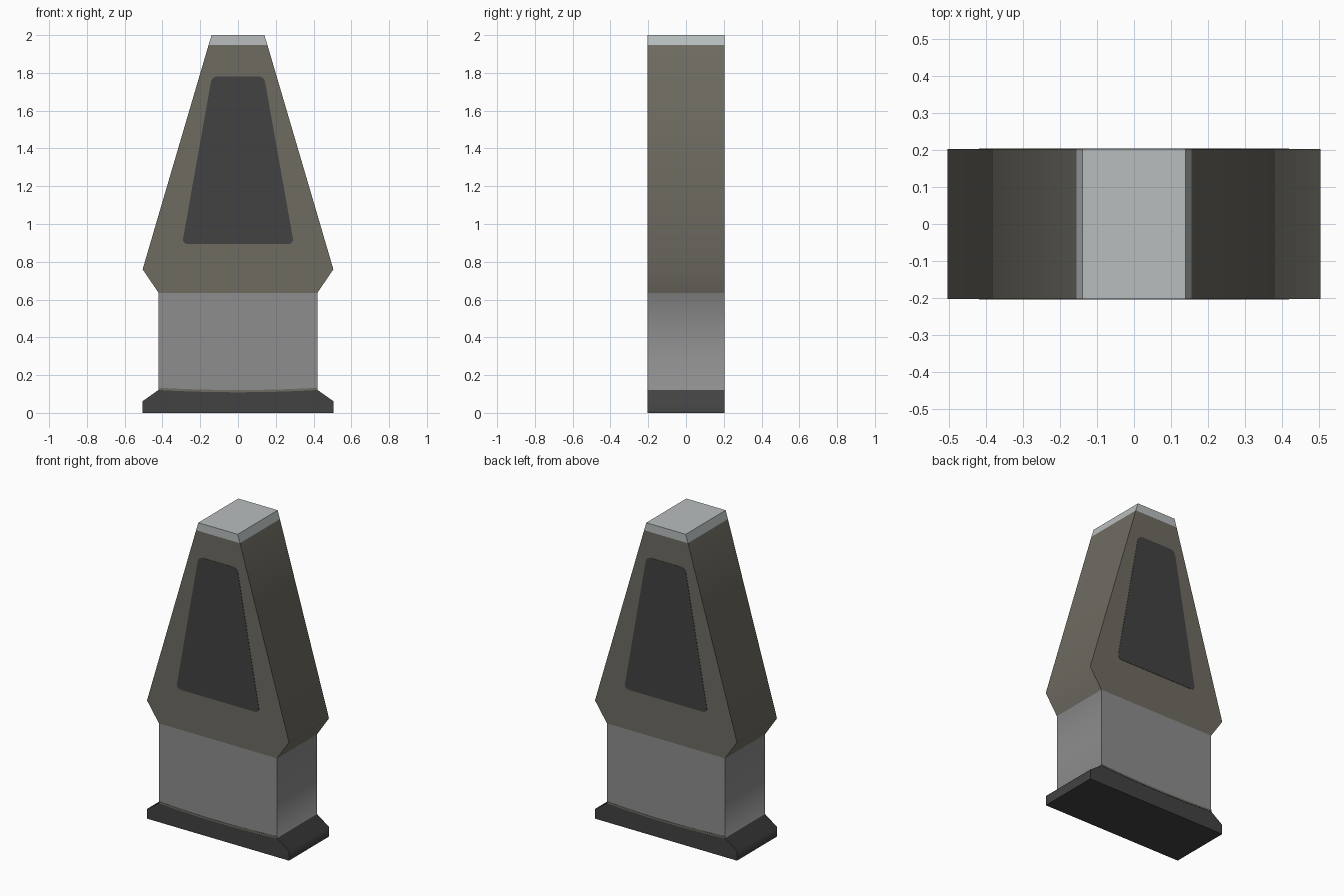
import bpy, bmesh, math
from mathutils import Vector

if "Cube" in bpy.data.objects:
    bpy.data.objects.remove(bpy.data.objects["Cube"])

D = 0.203  # half depth


def material(name, rgb):
    m = bpy.data.materials.new(name)
    lin = [((c / 255 + 0.055) / 1.055) ** 2.4 if c > 10 else c / 3294 for c in rgb]
    m.diffuse_color = (*lin, 1)
    m.use_nodes = True
    m.node_tree.nodes["Principled BSDF"].inputs["Base Color"].default_value = m.diffuse_color
    return m


dark = material("charcoal", (66, 66, 67))
grey = material("mid grey", (141, 141, 141))
olive = material("olive grey", (110, 107, 97))
pale = material("pale grey", (184, 190, 190))


def make_object(name, bm, mats):
    bmesh.ops.recalc_face_normals(bm, faces=bm.faces)
    me = bpy.data.meshes.new(name)
    bm.to_mesh(me)
    bm.free()
    for m in mats:
        me.materials.append(m)
    ob = bpy.data.objects.new(name, me)
    bpy.context.collection.objects.link(ob)
    return ob


# Tower body: rectangular rings stacked by height, coloured by height
rings = [(0, 0.505), (0.062, 0.505), (0.122, 0.42), (0.635, 0.42),
         (0.76, 0.505), (1.947, 0.156), (2.0, 0.14)]
band_colour = [0, 0, 1, 2, 2, 3]
bm = bmesh.new()
loops = [[bm.verts.new((sx * w, sy * D, z)) for sx, sy in ((-1, -1), (1, -1), (1, 1), (-1, 1))]
         for z, w in rings]
for lo, hi, colour in zip(loops, loops[1:], band_colour):
    for i in range(4):
        j = (i + 1) % 4
        bm.faces.new((lo[i], lo[j], hi[j], hi[i])).material_index = colour
bm.faces.new(loops[0]).material_index = 0
bm.faces.new(loops[-1]).material_index = 3
body = make_object("tower_body", bm, [dark, grey, olive, pale])
bpy.context.view_layer.objects.active = body
body.select_set(True)
bpy.ops.object.shade_smooth_by_angle(angle=math.radians(60))
body.select_set(False)


def plate(name, outline, side, mat, thick=0.002):
    """Thin plate with an x-z outline on the front (-1) or back (+1)."""
    bm = bmesh.new()
    f = bm.faces.new([bm.verts.new((x, side * (D - 0.001), z)) for x, z in outline])
    ext = bmesh.ops.extrude_face_region(bm, geom=[f])
    bmesh.ops.translate(bm, verts=[v for v in ext["geom"] if isinstance(v, bmesh.types.BMVert)],
                        vec=(0, side * (thick + 0.001), 0))
    make_object(name, bm, [mat])


def rounded(points, r, steps=4):
    """Round each corner with a short quadratic curve."""
    out = []
    pts = [Vector(p) for p in points]
    for i, p in enumerate(pts):
        a = p + (pts[i - 1] - p).normalized() * r
        b = p + (pts[(i + 1) % len(pts)] - p).normalized() * r
        for k in range(steps + 1):
            t = k / steps
            out.append(a * (1 - t) ** 2 + p * 2 * t * (1 - t) + b * t * t)
    return out


panel = rounded([(-0.296, 0.893), (0.296, 0.893), (0.138, 1.782), (-0.138, 1.782)], 0.035)

# Slightly sagging trim line above the base
xs = [-0.42 + 0.084 * i for i in range(11)]
sag = lambda x: 0.012 * (x / 0.42) ** 2
trim = [(x, 0.109 + sag(x)) for x in xs] + [(x, 0.121 + sag(x)) for x in reversed(xs)]

for side, label in ((-1, "front"), (1, "back")):
    plate(label + "_panel", panel, side, dark)
    plate(label + "_trim_line", trim, side, olive)
